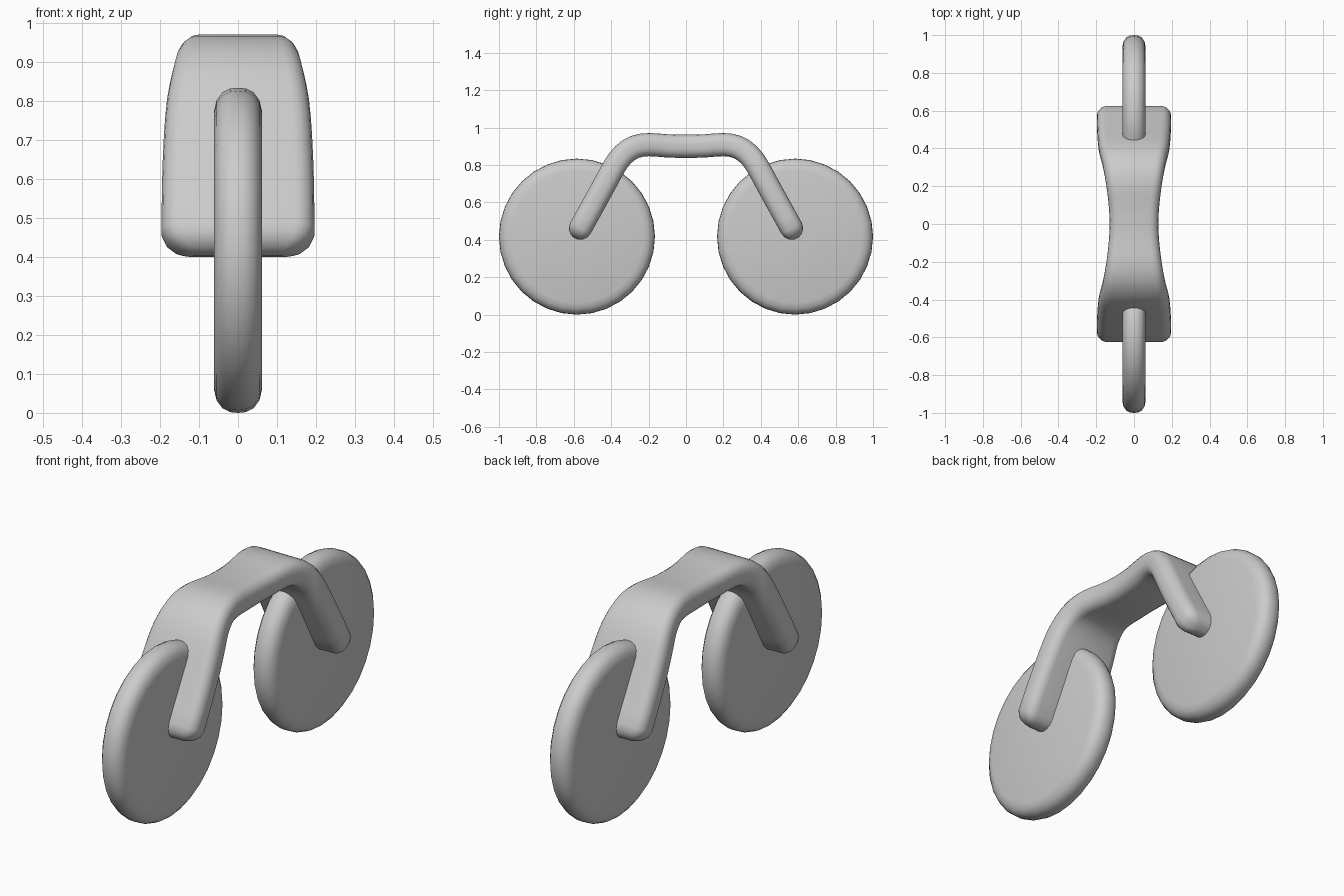
import bpy, bmesh, math
from mathutils import Vector

if "Cube" in bpy.data.objects:
    bpy.data.objects.remove(bpy.data.objects["Cube"])


def finish(name, bm):
    bmesh.ops.recalc_face_normals(bm, faces=bm.faces)
    me = bpy.data.meshes.new(name)
    bm.to_mesh(me)
    bm.free()
    ob = bpy.data.objects.new(name, me)
    bpy.context.collection.objects.link(ob)
    bpy.ops.object.select_all(action='DESELECT')
    ob.select_set(True)
    bpy.context.view_layer.objects.active = ob
    bpy.ops.object.shade_smooth_by_angle(angle=math.radians(40))
    return ob


def bridge(bm, rings, caps):
    for a, b in zip(rings, rings[1:]):
        n = len(a)
        for i in range(n):
            bm.faces.new((a[i], a[(i + 1) % n], b[(i + 1) % n], b[i]))
    if caps:
        bm.faces.new(rings[0])
        bm.faces.new(rings[-1])


def wheel(name, y):
    # solid disc with a rounded tread
    half = [(0.062, 0.355), (0.055, 0.385), (0.040, 0.405), (0.020, 0.415)]
    prof = half + [(0, 0.417)] + [(-x, r) for x, r in reversed(half)]
    n = 32
    bm = bmesh.new()
    rings = [[bm.verts.new((x, y + r * math.cos(2 * math.pi * i / n),
                            0.417 + r * math.sin(2 * math.pi * i / n)))
              for i in range(n)] for x, r in prof]
    bridge(bm, rings, True)
    return finish(name, bm)


def rounded_rect(w, t, r, steps=4):
    pts = []
    for k, (sx, sy) in enumerate([(1, 1), (-1, 1), (-1, -1), (1, -1)]):
        for j in range(steps + 1):
            a = math.pi / 2 * (k + j / steps)
            pts.append((sx * (w - r) + r * math.cos(a), sy * (t - r) + r * math.sin(a)))
    return pts


def catmull(p0, p1, p2, p3, t):
    return 0.5 * (2 * p1 + (p2 - p0) * t + (2 * p0 - 5 * p1 + 4 * p2 - p3) * t * t
                  + (3 * p1 - p0 - 3 * p2 + p3) * t ** 3)


def frame():
    # centre line of half the arch: half width, y, z
    half = [(0.129, 0, 0.900), (0.134, 0.10, 0.902), (0.146, 0.20, 0.909),
            (0.158, 0.275, 0.896), (0.170, 0.335, 0.856), (0.182, 0.38, 0.797),
            (0.190, 0.43, 0.706), (0.195, 0.50, 0.579), (0.196, 0.565, 0.461)]
    pts = [Vector((w, -y, z)) for w, y, z in reversed(half[1:])] + [Vector(p) for p in half]
    ext = [2 * pts[0] - pts[1]] + pts + [2 * pts[-1] - pts[-2]]
    path = []
    for i in range(len(pts) - 1):
        path += [catmull(*ext[i:i + 4], t) for t in (0, 0.5)]
    path.append(pts[-1])

    stations = []
    for i, p in enumerate(path):
        d = path[min(i + 1, len(path) - 1)] - path[max(i - 1, 0)]
        d.x = 0
        stations.append((Vector((0, p.y, p.z)), d.normalized(), p.x, 0))
    # rounded end caps: shrinking sections past each end
    caps = [(0.025, 0.007), (0.042, 0.018), (0.054, 0.034), (0.060, 0.05)]
    c0, d0, w0, _ = stations[0]
    c1, d1, w1, _ = stations[-1]
    start = [(c0 - d0 * s, d0, w0, inset) for s, inset in reversed(caps)]
    end = [(c1 + d1 * s, d1, w1, inset) for s, inset in caps]

    bm = bmesh.new()
    rings = []
    for c, d, w, inset in start + stations + end:
        nrm = Vector((0, -d.z, d.y))
        t = 0.062 - inset
        sec = rounded_rect(w - inset * 1.5, t, t * 0.78)
        rings.append([bm.verts.new(c + Vector((x, 0, 0)) + nrm * v) for x, v in sec])
    bridge(bm, rings, True)
    return finish("arched_frame", bm)


wheel("front_wheel", -0.583)
wheel("back_wheel", 0.583)
frame()
